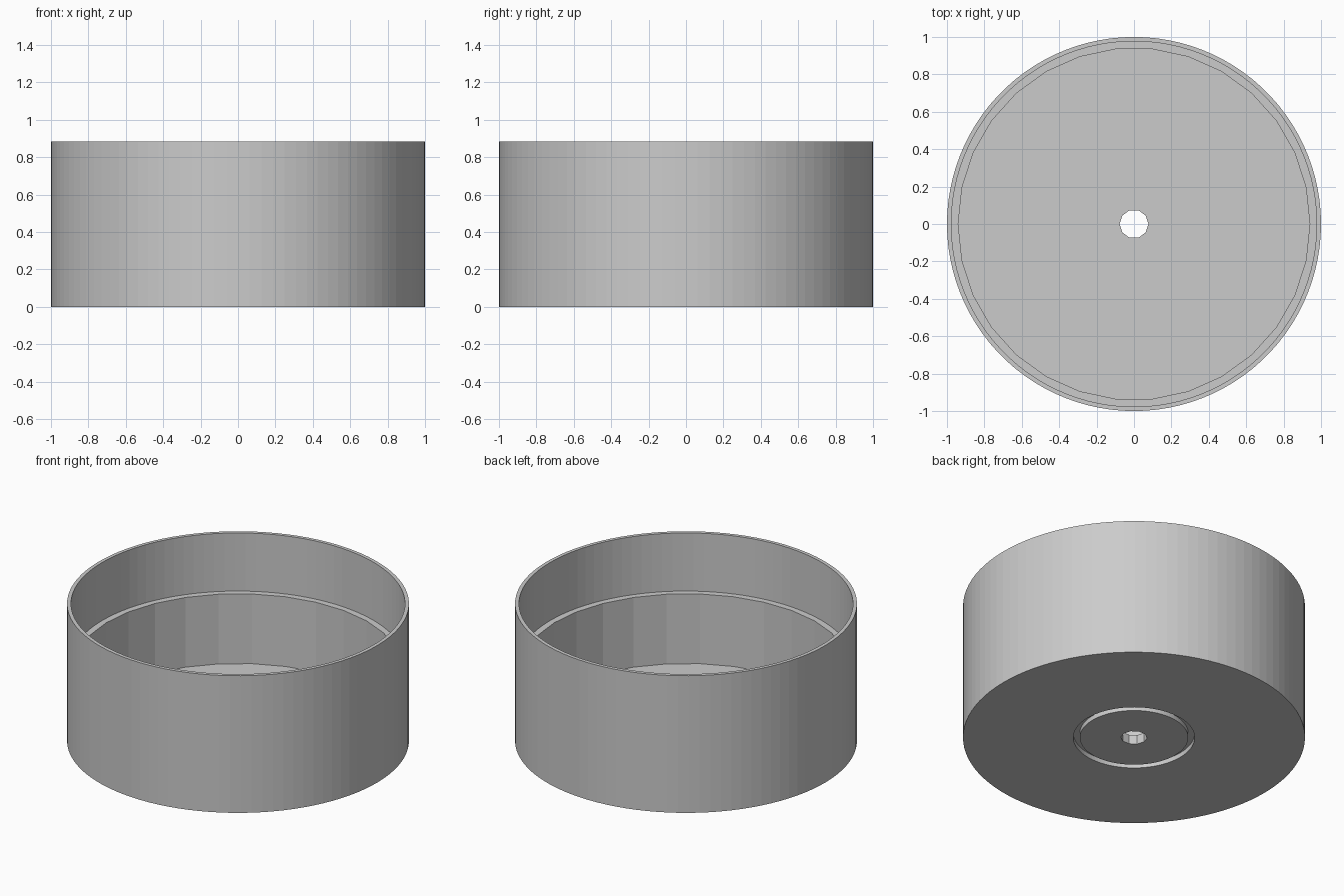
import bpy

if "Cube" in bpy.data.objects:
    bpy.data.objects.remove(bpy.data.objects["Cube"], do_unlink=True)

HEIGHT = 0.885
LEDGE = 0.51
FLOOR = 0.06
GROOVE = 0.03

grey = bpy.data.materials.new("plain grey")
grey.use_nodes = True
colour = (0.6, 0.6, 0.6, 1)
grey.diffuse_color = colour
grey.node_tree.nodes["Principled BSDF"].inputs["Base Color"].default_value = colour


def cylinder(name, radius, bottom, top, sides):
    """Upright cylinder with its first corner on the +x axis."""
    bpy.ops.mesh.primitive_cylinder_add(
        vertices=sides, radius=radius, depth=top - bottom,
        location=(0, 0, (top + bottom) / 2))
    obj = bpy.context.object
    obj.name = name
    # The primitive starts on +y, so turn it a quarter
    obj.rotation_euler.z = -1.5707963
    bpy.ops.object.transform_apply(location=True, rotation=True, scale=True)
    obj.data.materials.append(grey)
    return obj


def cut(target, cutter):
    """Subtract the cutter from the target, then discard the cutter."""
    cutter.hide_render = True
    mod = target.modifiers.new("cut", 'BOOLEAN')
    mod.operation = 'DIFFERENCE'
    mod.solver = 'EXACT'
    mod.object = cutter
    bpy.context.view_layer.objects.active = target
    bpy.ops.object.modifier_apply(modifier=mod.name)
    bpy.data.objects.remove(cutter, do_unlink=True)


# Round outer body
body = cylinder("round_container", 1, 0, HEIGHT, 100)

# Wide upper opening, then the coarser lower cavity that leaves a ledge
cut(body, cylinder("upper_opening", 0.977, LEDGE, HEIGHT + 0.1, 100))
cut(body, cylinder("lower_cavity", 0.94, FLOOR, LEDGE + 0.1, 30))

# Ring groove in the underside
ring = cylinder("groove_ring", 0.355, -0.1, GROOVE, 100)
cut(ring, cylinder("groove_core", 0.317, -0.2, 0.2, 100))
cut(body, ring)

# Small faceted hole through the floor
cut(body, cylinder("centre_hole", 0.077, -0.1, FLOOR + 0.1, 10))
